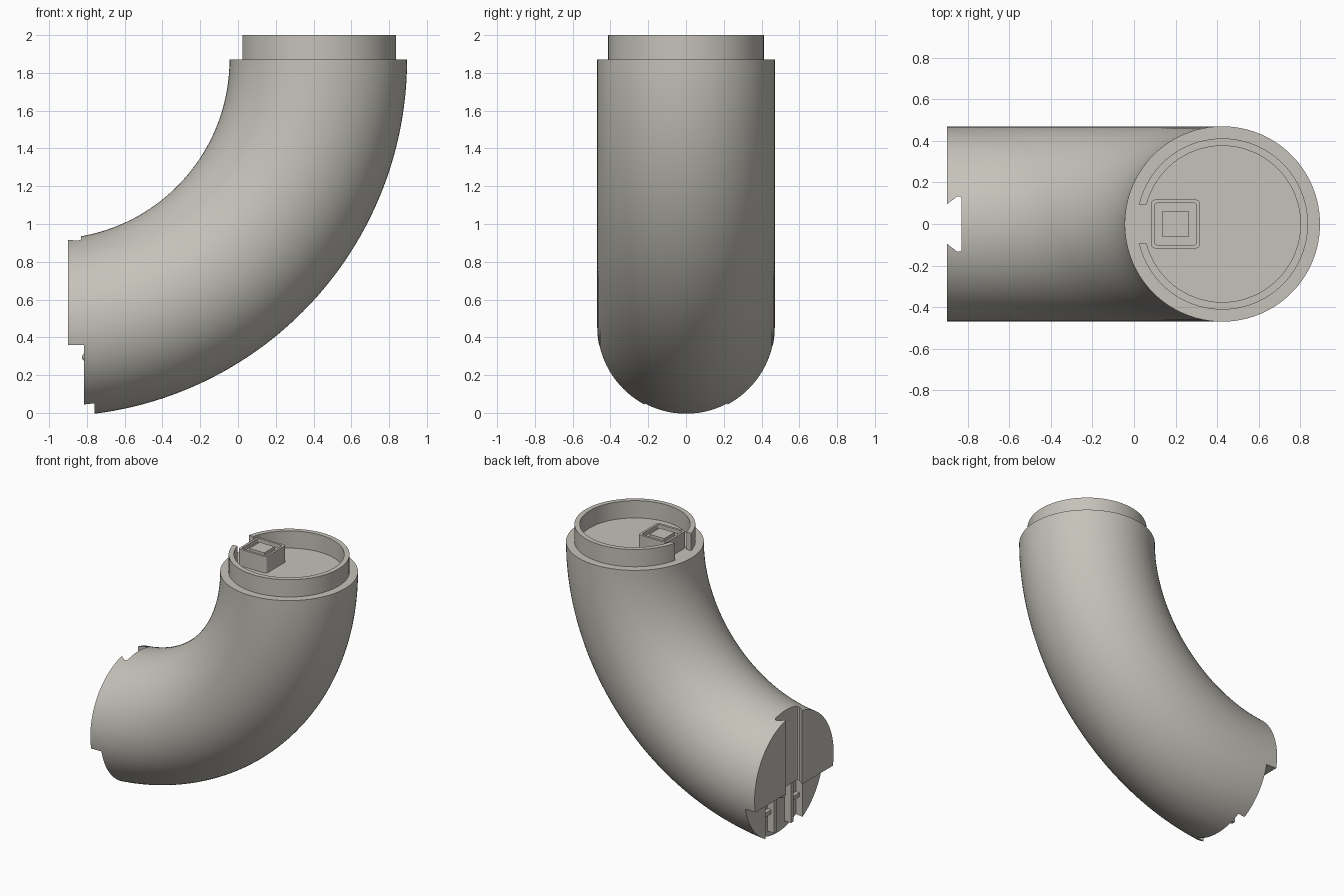
import bpy, bmesh, math

if "Cube" in bpy.data.objects:
    bpy.data.objects.remove(bpy.data.objects["Cube"])

mat = bpy.data.materials.new("warm_grey")
mat.diffuse_color = (0.56, 0.54, 0.49, 1)
mat.use_nodes = True
mat.node_tree.nodes["Principled BSDF"].inputs["Base Color"].default_value = mat.diffuse_color

CX, CZ, R, r = -0.994, 1.87, 1.419, 0.47   # bend centre, bend radius, tube radius
TX = CX + R                                # axis of the upper end


def make(name, bm):
    bmesh.ops.recalc_face_normals(bm, faces=bm.faces)
    me = bpy.data.meshes.new(name)
    bm.to_mesh(me)
    bm.free()
    me.materials.append(mat)
    ob = bpy.data.objects.new(name, me)
    bpy.context.collection.objects.link(ob)
    return ob


def prism(name, pts, z0, z1):
    """Extrude an xy outline from z0 to z1."""
    bm = bmesh.new()
    f = bm.faces.new([bm.verts.new((x, y, z0)) for x, y in pts])
    ext = bmesh.ops.extrude_face_region(bm, geom=[f])["geom"]
    vs = [v for v in ext if isinstance(v, bmesh.types.BMVert)]
    bmesh.ops.translate(bm, verts=vs, vec=(0, 0, z1 - z0))
    return make(name, bm)


def box(name, x0, x1, y0, y1, z0, z1):
    return prism(name, [(x0, y0), (x1, y0), (x1, y1), (x0, y1)], z0, z1)


def circle(cx, rad, n=96):
    return [(cx + rad * math.cos(2 * math.pi * i / n),
             rad * math.sin(2 * math.pi * i / n)) for i in range(n)]


def round_rect(x0, x1, h, c, n=4):
    pts = []
    for k, (cx, cy) in enumerate([(x1 - c, h - c), (x0 + c, h - c),
                                  (x0 + c, c - h), (x1 - c, c - h)]):
        for i in range(n + 1):
            a = math.pi / 2 * (k + i / n)
            pts.append((cx + c * math.cos(a), cy + c * math.sin(a)))
    return pts


def cut(ob, cutters):
    for c in cutters:
        m = ob.modifiers.new("cut", 'BOOLEAN')
        m.operation, m.solver, m.object = 'DIFFERENCE', 'EXACT', c
    dg = bpy.context.evaluated_depsgraph_get()
    me = bpy.data.meshes.new_from_object(ob.evaluated_get(dg))
    ob.modifiers.clear()
    ob.data = me
    for c in cutters:
        bpy.data.objects.remove(c)


# Quarter bend swept as a solid tube
bm = bmesh.new()
rings = []
N, S = 96, 64
for j in range(S + 1):
    t = math.pi / 2 * j / S
    rings.append([bm.verts.new((CX + (R + r * math.cos(a)) * math.cos(t),
                                r * math.sin(a),
                                CZ - (R + r * math.cos(a)) * math.sin(t)))
                  for a in (2 * math.pi * i / N for i in range(N))])
for p, q in zip(rings, rings[1:]):
    for i in range(N):
        k = (i + 1) % N
        bm.faces.new((p[i], p[k], q[k], q[i]))
bm.faces.new(rings[0])
bm.faces.new(rings[-1])
elbow = make("elbow_tube", bm)

# Lower end: trimmed face, step, dovetail groove and connector pocket
dovetail = [(-0.95, -0.06), (-0.9, -0.095), (-0.852, -0.132), (-0.835, -0.132), (-0.83, -0.122)]
dovetail += [(x, -y) for x, y in reversed(dovetail)]
cut(elbow, [
    box("end_trim", -1.2, -0.9, -1, 1, -0.5, 1.5),
    box("step_trim", -1.1, -0.815, -1, 1, -0.5, 0.36),
    prism("groove", dovetail, 0.3, 1.2),
    box("pocket", -1.05, -0.76, -0.22, 0.22, -0.4, 0.355),
])

# Ribs and pin inside the pocket
for side, s in (("left", 1), ("right", -1)):
    box("pocket_rib_" + side, -0.815, -0.74, s * 0.1 - 0.015, s * 0.1 + 0.015, 0.05, 0.355)
    box("pocket_ledge_" + side, -0.79, -0.74, s * 0.165 - 0.055, s * 0.165 + 0.055, 0.19, 0.22)
bm = bmesh.new()
bmesh.ops.create_uvsphere(bm, u_segments=24, v_segments=12, radius=0.035)
bmesh.ops.scale(bm, verts=bm.verts, vec=(2, 1, 1))
bmesh.ops.translate(bm, verts=bm.verts, vec=(-0.757, 0, 0.295))
pin = make("pocket_pin", bm)

# Upper collar with a slot
collar = prism("collar", circle(TX, 0.412), 1.865, 2.0)
cut(collar, [
    prism("bore", circle(TX, 0.376), 1.8, 2.1),
    box("slot", -0.1, 0.2, -0.095, 0.095, 1.8, 2.1),
])

# Socket block with a recessed top and a raised core
socket = prism("socket_block", round_rect(0.083, 0.317, 0.117, 0.018), 1.86, 1.995)
cut(socket, [prism("recess", round_rect(0.1, 0.3, 0.1, 0.01), 1.965, 2.1)])
core = box("socket_core", 0.138, 0.262, -0.062, 0.062, 1.95, 1.99)

for ob in (elbow, collar, socket, pin):
    bpy.ops.object.select_all(action='DESELECT')
    ob.select_set(True)
    bpy.context.view_layer.objects.active = ob
    bpy.ops.object.shade_smooth_by_angle(angle=math.radians(30))
